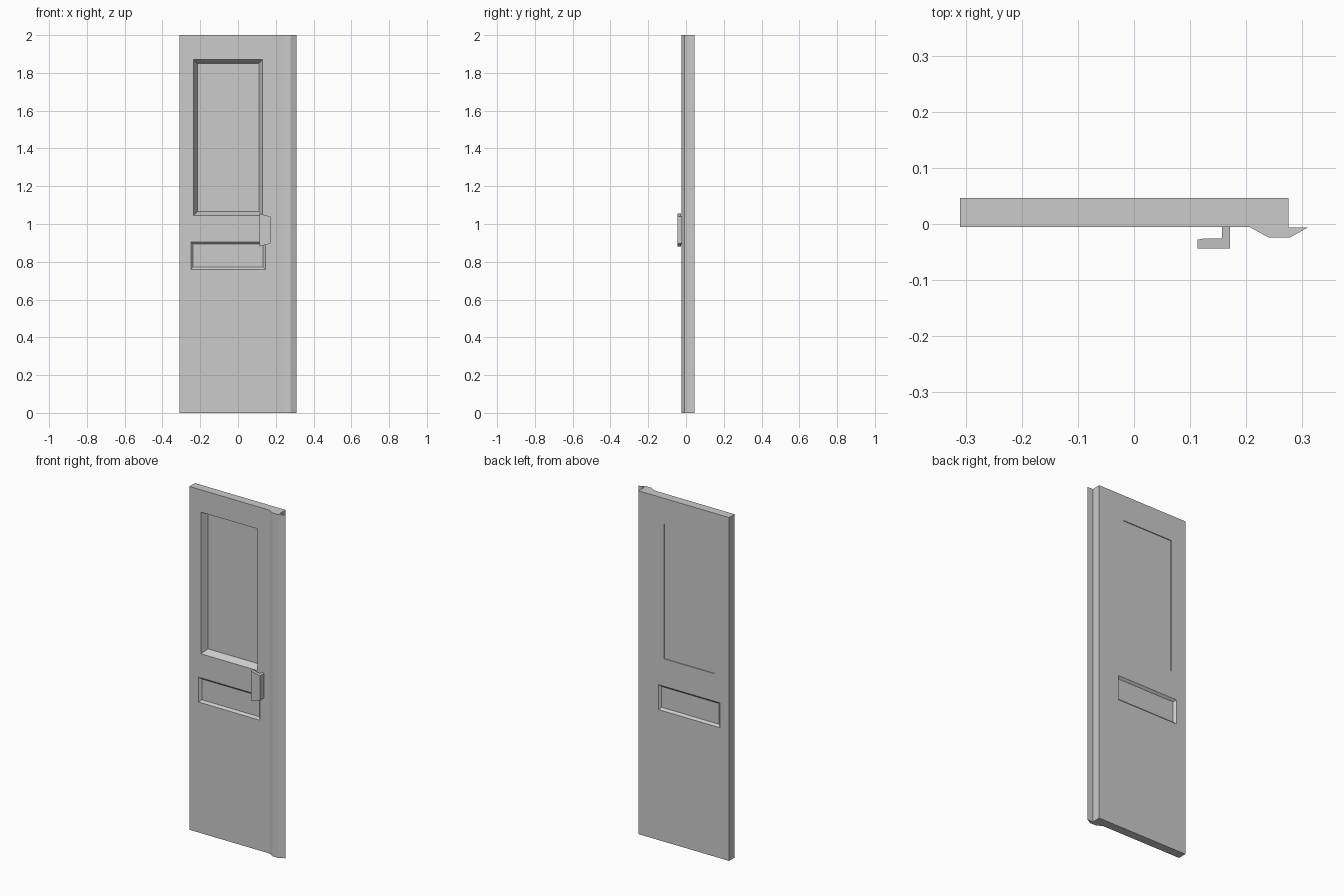
import bpy
import bmesh

if "Cube" in bpy.data.objects:
    bpy.data.objects.remove(bpy.data.objects["Cube"], do_unlink=True)

grey = bpy.data.materials.new("door_grey")
grey.use_nodes = True
colour = (0.6, 0.6, 0.6, 1)
grey.diffuse_color = colour
grey.node_tree.nodes["Principled BSDF"].inputs["Base Color"].default_value = colour

FRONT, BACK, HEIGHT = -0.005, 0.046, 2.0


def loft(name, lower, upper):
    """Closed solid between two matching rings of points."""
    bm = bmesh.new()
    a = [bm.verts.new(p) for p in lower]
    b = [bm.verts.new(p) for p in upper]
    bm.faces.new(a)
    bm.faces.new(b)
    for i in range(len(a)):
        j = (i + 1) % len(a)
        bm.faces.new((a[i], a[j], b[j], b[i]))
    bmesh.ops.recalc_face_normals(bm, faces=bm.faces[:])
    mesh = bpy.data.meshes.new(name)
    bm.to_mesh(mesh)
    bm.free()
    mesh.materials.append(grey)
    obj = bpy.data.objects.new(name, mesh)
    bpy.context.collection.objects.link(obj)
    return obj


def recess(target, name, x0, x1, z0, z1, surface, depth, slope):
    """Cut a rectangular pocket with sloping sides; depth is signed along y."""
    def ring(y, inset):
        l, r, b, t = x0 + inset, x1 - inset, z0 + inset, z1 - inset
        return [(l, y, b), (r, y, b), (r, y, t), (l, y, t)]
    cutter = loft(name, ring(surface - depth, -slope), ring(surface + depth, slope))
    cutter.hide_render = True
    mod = target.modifiers.new(name, 'BOOLEAN')
    mod.operation = 'DIFFERENCE'
    mod.solver = 'EXACT'
    mod.object = cutter
    bpy.context.view_layer.objects.active = target
    bpy.ops.object.modifier_apply(modifier=name)
    bpy.data.objects.remove(cutter, do_unlink=True)


# Door leaf with the angled overlap strip along its left edge
outline = [(-0.31, FRONT), (0.205, FRONT), (0.24, -0.024), (0.278, -0.024),
           (0.31, -0.006), (0.275, -0.006), (0.275, BACK), (-0.31, BACK)]
door = loft("door_leaf", [(x, y, 0) for x, y in outline],
            [(x, y, HEIGHT) for x, y in outline])

# Window pocket: deep on the front, shallow on the back
recess(door, "window_front", -0.235, 0.13, 1.045, 1.87, FRONT, 0.037, 0.02)
recess(door, "window_back", -0.215, 0.11, 1.065, 1.85, BACK, -0.005, 0)

# Lower panel, pressed into both sides
for name, surface, depth in (("panel_front", FRONT, 0.012), ("panel_back", BACK, -0.012)):
    recess(door, name, -0.25, 0.145, 0.76, 0.905, surface, depth, 0.012)

# Pull handle: hooked profile, taller at its free edge
hook = [(0.113, -0.044), (0.171, -0.044), (0.171, FRONT), (0.157, FRONT),
        (0.157, -0.026), (0.125, -0.026), (0.113, -0.028)]
middle = 0.968


def half_height(x):
    return 0.087 - 0.26 * (x - 0.113)


loft("pull_handle", [(x, y, middle - half_height(x)) for x, y in hook],
     [(x, y, middle + half_height(x)) for x, y in hook])
